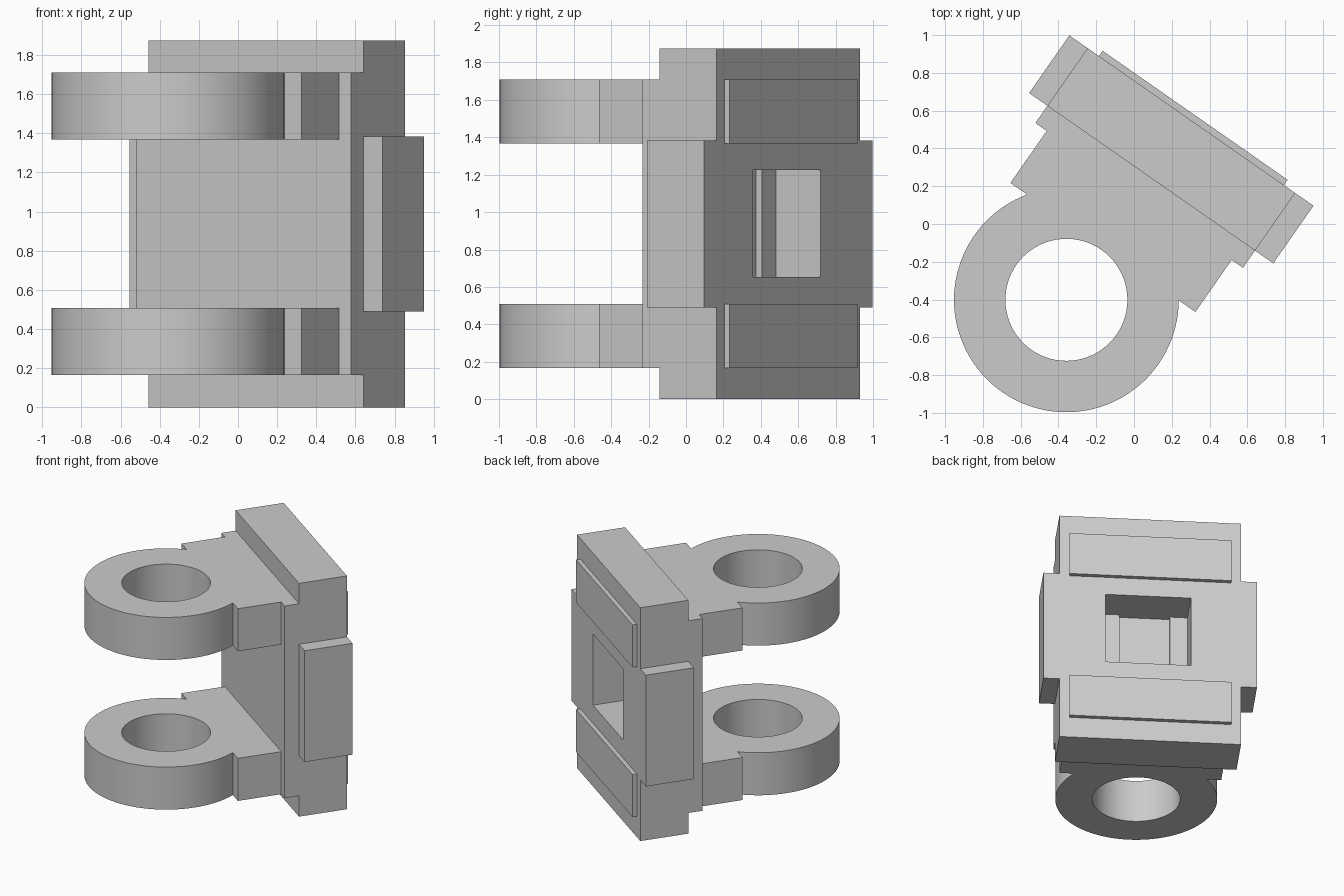
import bpy
import bmesh
import math

cube = bpy.data.objects.get("Cube")
if cube:
    bpy.data.objects.remove(cube, do_unlink=True)

TURN = math.radians(-34.9)   # the whole bracket is turned about z
MID = -0.064                 # centre line of the bracket along its width
HEIGHT = 1.874

grey = bpy.data.materials.new("plain_grey")
grey.use_nodes = True
grey.diffuse_color = (0.6, 0.6, 0.6, 1)
grey.node_tree.nodes["Principled BSDF"].inputs["Base Color"].default_value = (0.6, 0.6, 0.6, 1)


def prism(name, points, offset):
    """Extrude a closed outline by an offset vector."""
    bm = bmesh.new()
    face = bm.faces.new([bm.verts.new(p) for p in points])
    made = bmesh.ops.extrude_face_region(bm, geom=[face])["geom"]
    bmesh.ops.translate(bm, vec=offset, verts=[g for g in made if isinstance(g, bmesh.types.BMVert)])
    bmesh.ops.recalc_face_normals(bm, faces=bm.faces)
    mesh = bpy.data.meshes.new(name)
    bm.to_mesh(mesh)
    bm.free()
    mesh.materials.append(grey)
    obj = bpy.data.objects.new(name, mesh)
    obj.rotation_euler.z = TURN
    bpy.context.collection.objects.link(obj)
    return obj


def box(name, half_width, y0, y1, z0, z1, mid=MID):
    a, b = mid - half_width, mid + half_width
    return prism(name, [(a, y0, z0), (b, y0, z0), (b, y1, z0), (a, y1, z0)], (0, 0, z1 - z0))


def arc(radius, start, end, steps):
    return [(MID + radius * math.cos(start + (end - start) * i / steps),
             RING_Y + radius * math.sin(start + (end - start) * i / steps)) for i in range(steps + 1)]


def cut(obj, cutter):
    cutter.hide_render = True
    mod = obj.modifiers.new("cut", "BOOLEAN")
    mod.operation = "DIFFERENCE"
    mod.solver = "EXACT"
    mod.object = cutter
    bpy.context.view_layer.objects.active = obj
    bpy.ops.object.modifier_apply(modifier=mod.name)
    bpy.data.objects.remove(cutter, do_unlink=True)


# Back plate: cross-shaped outline with side wings
BACK, FRONT, STEP = 0.623, 0.251, 0.14
half = [(0.67, 0), (0.67, 0.49), (0.788, 0.49), (0.788, 1.384), (0.67, 1.384), (0.67, HEIGHT)]
outline = [(MID + w, FRONT, z) for w, z in half] + [(MID - w, FRONT, z) for w, z in reversed(half)]
plate = prism("back_plate", outline, (0, BACK - FRONT, 0))

# Window pocket with a deeper central channel
WINDOW = -0.049
cut(plate, box("pocket_cutter", 0.316, 0.331, 0.8, 0.653, 1.224, WINDOW))
cut(plate, box("channel_cutter", 0.186, 0.294, 0.5, 0.653, 1.224, WINDOW))

# Raised step on the front of the plate
box("front_step", 0.67, STEP, FRONT, 0.166, 1.71)

# Lugs with ring ends, and the raised pads behind them
RING_Y, RING_R, HOLE_R, NECK_Y = -0.534, 0.595, 0.323, -0.196
LUG_W = 0.597
join = math.asin((NECK_Y - RING_Y) / RING_R)
for level, z0, z1 in (("lower", 0.166, 0.508), ("upper", 1.368, 1.71)):
    flat = [(MID + LUG_W, STEP), (MID + LUG_W, NECK_Y)]
    flat += arc(RING_R, join, -math.pi - join, 72)
    flat += [(MID - LUG_W, NECK_Y), (MID - LUG_W, STEP)]
    lug = prism(level + "_lug", [(x, y, z0) for x, y in flat], (0, 0, z1 - z0))
    circle = arc(HOLE_R, 0, 2 * math.pi, 72)[:-1]
    cut(lug, prism("hole_cutter", [(x, y, z0 - 0.1) for x, y in circle], (0, 0, z1 - z0 + 0.2)))
    bpy.ops.object.select_all(action="DESELECT")
    lug.select_set(True)
    bpy.context.view_layer.objects.active = lug
    bpy.ops.object.shade_smooth_by_angle(angle=math.radians(25))
    box(level + "_back_pad", LUG_W, BACK, 0.657, z0, z1)
